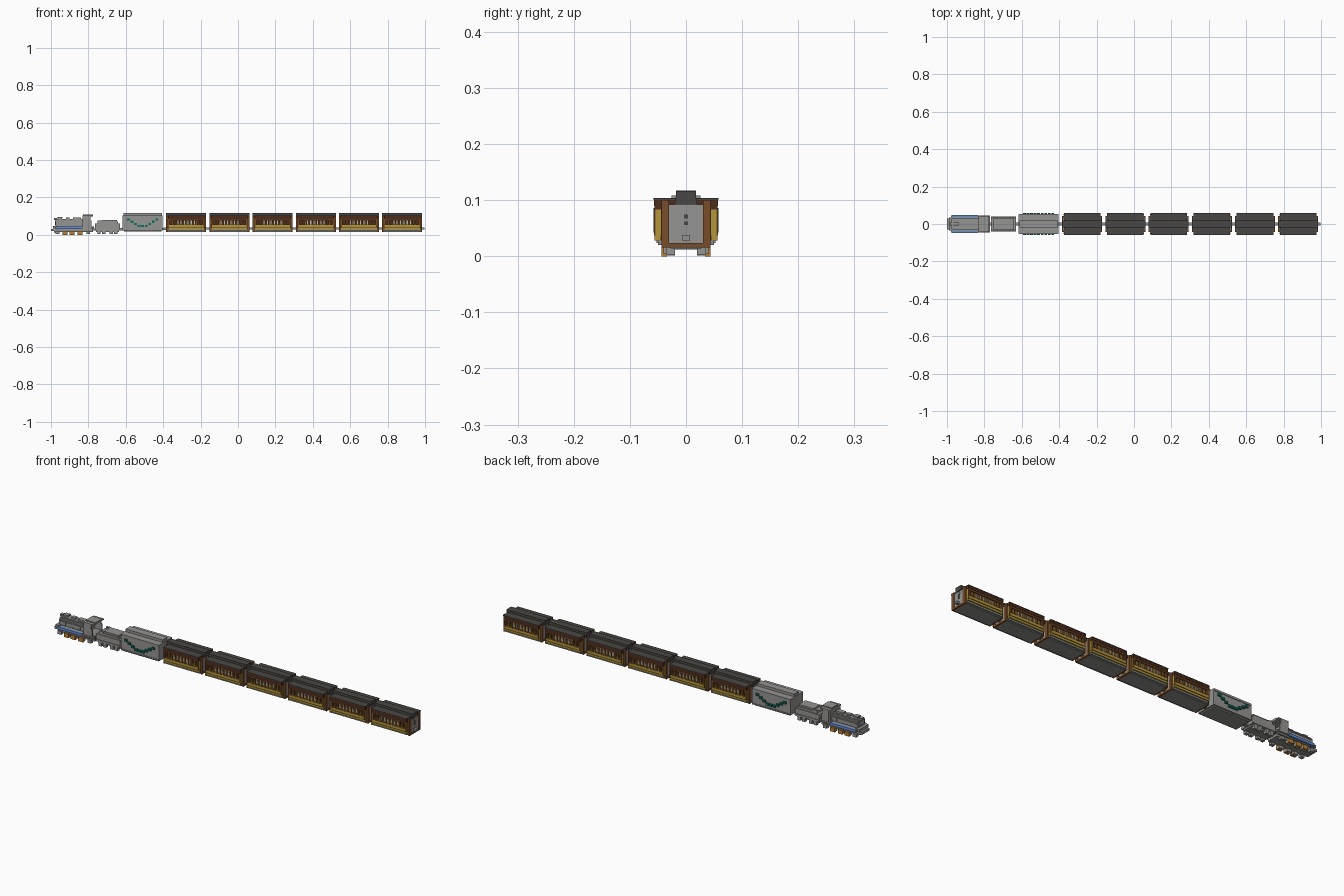
import bpy
import bmesh

default_cube = bpy.data.objects.get("Cube")
if default_cube:
    bpy.data.objects.remove(default_cube, do_unlink=True)


def material(name, red, green, blue):
    """Flat colour given as display values, stored as linear."""
    colour = [(channel / 255) ** 2.2 for channel in (red, green, blue)] + [1]
    mat = bpy.data.materials.new(name)
    mat.use_nodes = True
    mat.diffuse_color = colour
    shader = next(n for n in mat.node_tree.nodes if n.type == "BSDF_PRINCIPLED")
    shader.inputs["Base Color"].default_value = colour
    return mat


grey = material("steel grey", 148, 147, 145)
floor_grey = material("floor grey", 140, 140, 136)
dark = material("dark roof grey", 75, 73, 70)
brown = material("wood brown", 120, 78, 46)
maroon = material("deep brown", 80, 48, 32)
yellow = material("ochre yellow", 178, 150, 62)
teal = material("teal", 24, 108, 94)
blue = material("blue", 100, 140, 215)
orange = material("wheel orange", 186, 128, 58)
pale = material("pale window", 185, 185, 182)


def box(bm, x_range, y_range, z_range):
    corners = [[bm.verts.new((x, y, z)) for y in y_range for z in z_range] for x in x_range]
    a, b = corners
    for loop in ((a[0], a[1], a[3], a[2]), (b[0], b[2], b[3], b[1]),
                 (a[0], b[0], b[1], a[1]), (a[2], a[3], b[3], b[2]),
                 (a[0], a[2], b[2], b[0]), (a[1], b[1], b[3], a[3])):
        bm.faces.new(loop)


def part(name, mat, blocks, at=0):
    """One object of blocks: x range, y range, z range; a lone y means a centred half width,
    a y pair is mirrored to both sides."""
    bm = bmesh.new()
    for x_range, y, z_range in blocks:
        if isinstance(y, tuple):
            box(bm, x_range, y, z_range)
            box(bm, x_range, (-y[1], -y[0]), z_range)
        else:
            box(bm, x_range, (-y, y), z_range)
    bmesh.ops.recalc_face_normals(bm, faces=bm.faces)
    mesh = bpy.data.meshes.new(name)
    bm.to_mesh(mesh)
    bm.free()
    mesh.materials.append(mat)
    obj = bpy.data.objects.new(name, mesh)
    obj.location.x = at
    bpy.context.collection.objects.link(obj)
    return obj


def both_ends(inner, outer):
    return ((inner, outer), (-outer, -inner))


# Passenger coaches
BODY, END = .098, .107
WINDOWS = 10
PITCH = 2 * (BODY - .008) / WINDOWS
post_x = [-BODY + .008 + PITCH * i for i in range(WINDOWS + 1)]
window_x = [x + PITCH / 2 for x in post_x[:-1]]


def coach(label, at):
    def add(name, mat, blocks):
        part(label + " " + name, mat, blocks, at)

    add("floor", floor_grey, [((-BODY, BODY), .05, (.02, .028)), ((-BODY, BODY), .04, (.016, .02))])
    add("core", maroon, [((-BODY, BODY), .045, (.028, .092))])
    add("roof", dark, [((-BODY, BODY), .058, (.1, .104)),
                       ((-END, END), .02, (.092, .103)),
                       ((-END, END), .018, (.103, .116))])
    add("eaves", maroon, [((-BODY, BODY), .057, (.09, .1))])
    add("upper band", maroon, [((-BODY, BODY), (.045, .056), (.083, .09))])
    add("lintel", brown, [((-BODY, BODY), (.045, .0565), (.079, .083))])
    add("side panels", yellow, [((-BODY, BODY), (.045, .056), (.028, .037)),
                                ((-BODY + .006, BODY - .006), (.045, .057), (.04, .051))])
    add("panel groove", maroon, [((-BODY, BODY), (.045, .054), (.037, .051))])
    add("sill", brown, [((-BODY, BODY), (.045, .056), (.051, .055))])
    add("corner posts", yellow,
        [(x, (.045, .054), (.037, .083)) for x in both_ends(BODY - .006, BODY + .001)])
    add("corner boards", brown,
        [(x, (.054, .057), (.037, .083)) for x in both_ends(BODY - .007, BODY - .001)])
    add("window posts", brown, [((x - .003, x + .003), (.045, .055), (.055, .079)) for x in post_x])
    add("window arches", yellow,
        [((x - .0025, x + .0025), (.045, .057), (.055, .072)) for x in post_x[1:-1]])
    add("window glass", pale,
        [((x - .0028, x + .0028), (.044, .052), (.056, .077)) for x in window_x[2:-2]])
    add("end frames", brown,
        [(x, (.03, .044), (.016, .1)) for x in both_ends(BODY, END)])
    add("end sills", brown, [(x, .03, (.016, .024)) for x in both_ends(BODY, END)])
    add("end walls", grey,
        [(x, .03, (.024, .092)) for x in both_ends(BODY, END - .003)])
    add("door windows", dark,
        [(x, .004, z) for x in both_ends(END - .004, END - .001) for z in ((.056, .062), (.067, .074))])
    add("door panels", grey, [(x, .007, (.077, .09)) for x in both_ends(END - .004, END - .001)])
    add("couplers", grey, [(x, .007, (.028, .038)) for x in both_ends(END - .004, .12)])


for number in range(6):
    coach("coach " + str(number + 1), -.277 + .231 * number)

# Baggage car
CAR = -.51
part("baggage body", grey, [((-.107, .107), .05, (.024, .104)), ((-.103, .103), .018, (.104, .117))], CAR)
part("baggage trim", grey, [((-.105, .105), (.05, .053), z) for z in ((.024, .03), (.094, .104))], CAR)
part("baggage floor", floor_grey, [((-.1, .1), .044, (.018, .024))], CAR)
part("baggage couplers", grey, [(x, .007, (.026, .036)) for x in both_ends(.1, .125)], CAR)

# Stepped chevron on each baggage side
chevron = []
for step in range(-4, 5):
    low = .042 + .011 * max(abs(step) - 1, 0)
    middle = step * .019
    chevron.append(((middle - .0075, middle + .0075), (.05, .058), (low, low + .011)))
part("baggage chevron", teal, chevron, CAR)

# Tender
TENDER = -.698
part("tender tank", grey, [((-.066, .066), .036, (.022, .06)), ((-.052, .056), .032, (.06, .07)),
                           ((-.03, .052), .026, (.07, .078))], TENDER)
part("tender rim", grey, [((-.066, .066), (.036, .039), (.026, .034)),
                          ((-.052, -.03), (.022, .032), (.07, .076))], TENDER)
part("tender frame", floor_grey, [((-.062, .062), .028, (.014, .022))], TENDER)
part("tender wheels", grey,
     [((x - .009, x + .009), (.02, .036), (.003, .022)) for x in (-.045, -.02, .02, .045)], TENDER)
part("tender couplers", grey, [((-.085, .085), .008, (.024, .034))], TENDER)

# Locomotive running gear
WHEELS = (-.925, -.888, -.845)
part("engine frame", floor_grey, [((-.975, -.775), .03, (.014, .03))])
part("engine deck", grey, [((-.978, -.77), .045, (.034, .041)), ((-.96, -.78), .038, (.026, .034))])
part("blue side stripes", blue, [((-.972, -.835), (.037, .0468), (.031, .0435))])
part("pilot", grey, [((-1, -.972), .03, (.02, .032)), ((-.99, -.968), .036, (.032, .046)),
                     ((-.985, -.965), .022, (.012, .02))])
part("wheel cores", grey, [((x - .012, x + .012), (.02, .034), (.001, .022)) for x in WHEELS])
part("driving wheels", orange, [((x - .013, x + .013), (.034, .044), (0, .02)) for x in WHEELS])
part("leading and trailing wheels", grey,
     [((x - .01, x + .01), (.022, .04), (.004, .02)) for x in (-.965, -.8)])

# Locomotive boiler: stepped round section
part("boiler", grey, [((-.975, -.83), half, z) for half, z in
                      ((.018, (.041, .084)), (.025, (.045, .08)), (.03, (.052, .073)))])
part("smokebox door", grey, [((-.979, -.975), .018, (.05, .076))])
part("headlamp", grey, [((-.984, -.966), .009, (.08, .09))])
part("chimney and domes", grey, [((-.96, -.942), .01, (.084, .094)), ((-.964, -.938), .012, (.09, .094)),
                                 ((-.92, -.9), .01, (.084, .092)), ((-.882, -.84), .012, (.084, .092))])
part("boiler bands", grey, [((x, x + .004), .0315, (.052, .073)) for x in (-.94, -.9, -.86)])
part("handrails", grey, [((-.97, -.84), (.03, .033), (.066, .069))])

# Cab
part("cab walls", grey, [((-.832, -.822), .04, (.041, .097)), ((-.822, -.782), (.036, .042), (.041, .076)),
                         ((-.822, -.788), (.036, .042), (.076, .097))])
part("cab roof", grey, [((-.832, -.775), .042, (.097, .103)), ((-.828, -.775), .026, (.103, .108))])
part("cab floor", floor_grey, [((-.822, -.77), .036, (.041, .045))])
